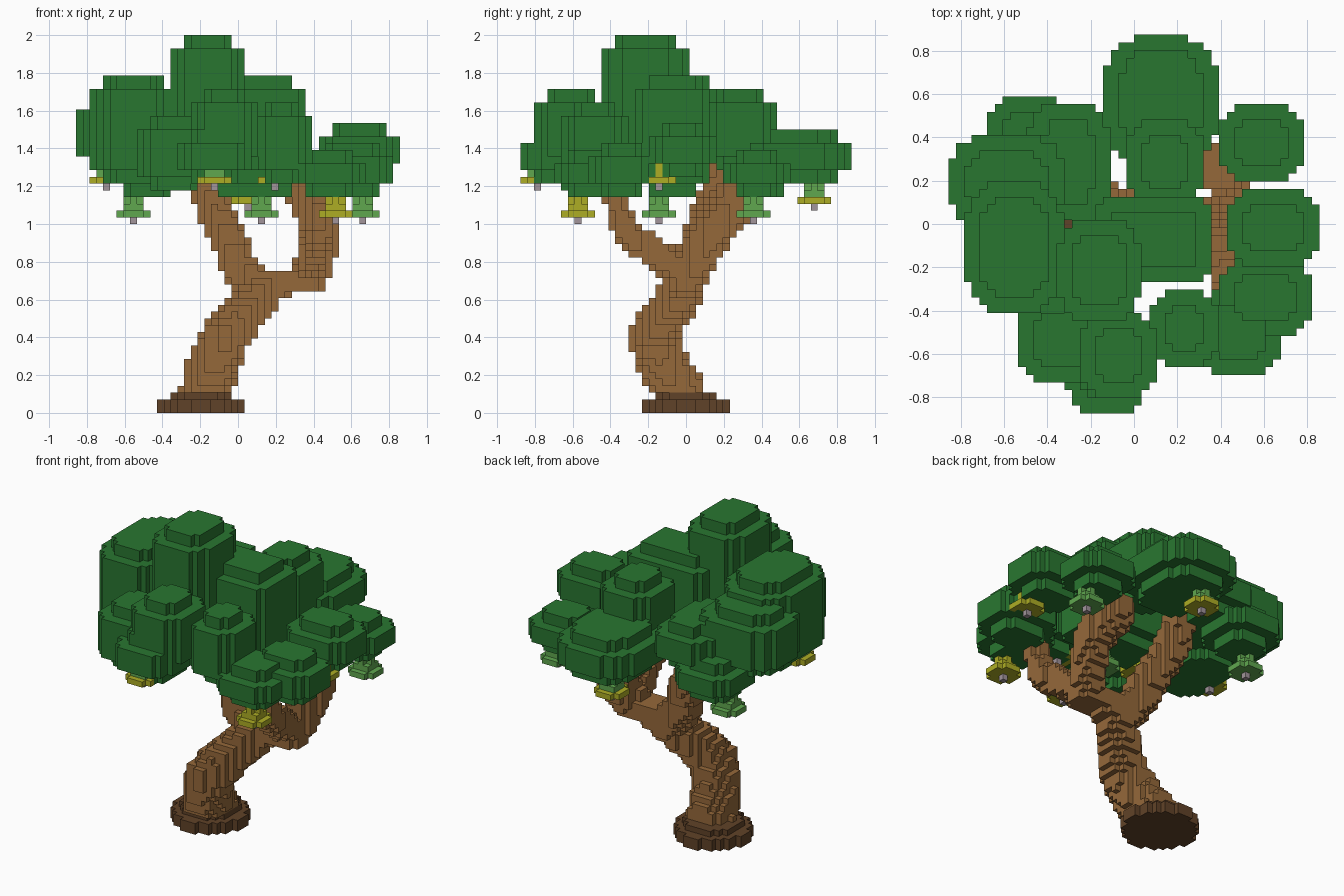
import bpy, bmesh
from mathutils import Vector

cube = bpy.data.objects.get("Cube")
if cube:
    bpy.data.objects.remove(cube)

V = 1 / 28  # edge length of one block


def material(name, color):
    m = bpy.data.materials.new(name)
    m.diffuse_color = (*color, 1)
    m.use_nodes = True
    bsdf = m.node_tree.nodes["Principled BSDF"]
    bsdf.inputs["Base Color"].default_value = (*color, 1)
    bsdf.inputs["Roughness"].default_value = 0.9
    return m


LEAF = material("leaf green", (0.022, 0.183, 0.03))
BARK = material("bark brown", (0.3, 0.14, 0.042))
ROOT = material("root brown", (0.118, 0.055, 0.021))
LIME = material("yellow blossom", (0.42, 0.42, 0.018))
MINT = material("green blossom", (0.115, 0.39, 0.078))
GREY = material("grey clapper", (0.36, 0.3, 0.33))


def build(name, cells, mat):
    """Skin a set of block cells with their outward faces only."""
    bm = bmesh.new()
    corners = {}

    def vert(key):
        if key not in corners:
            x, y, z = key
            corners[key] = bm.verts.new((x * V, (y - 0.5) * V, z * V))
        return corners[key]

    for cell in cells:
        for axis in range(3):
            for side in (0, 1):
                near = list(cell)
                near[axis] += 2 * side - 1
                if tuple(near) in cells:
                    continue
                u, w = (axis + 1) % 3, (axis + 2) % 3
                ring = []
                for a, b in ((0, 0), (1, 0), (1, 1), (0, 1)):
                    p = list(cell)
                    p[axis] += side
                    p[u] += a
                    p[w] += b
                    ring.append(vert(tuple(p)))
                bm.faces.new(ring if side else ring[::-1])
    mesh = bpy.data.meshes.new(name)
    bm.to_mesh(mesh)
    bm.free()
    mesh.materials.append(mat)
    obj = bpy.data.objects.new(name, mesh)
    bpy.context.collection.objects.link(obj)


def blob(x0, x1, y0, y1, z0, z1, power=2.7):
    """Leaf cluster: rounded block drum with a stepped cap and underside."""
    cells = set()
    for z in range(z0, z1):
        inset = 2 if z >= z1 - 2 or z < z0 + 2 else 0
        rx, ry = (x1 - x0) / 2 - inset, (y1 - y0) / 2 - inset
        for x in range(x0, x1):
            for y in range(y0, y1):
                dx = abs(x + 0.5 - (x0 + x1) / 2) / rx
                dy = abs(y + 0.5 - (y0 + y1) / 2) / ry
                if dx ** power + dy ** power < 1.03:
                    cells.add((x, y, z))
    return cells


def limb(points, r0, r1):
    """Blocky tapering limb along a path of points."""
    cells = set()
    pts = [Vector(p) for p in points]
    last = len(pts) - 1
    for n in range(last):
        for s in range(12):
            t = s / 12
            c = pts[n].lerp(pts[n + 1], t) / V
            r = (r0 + (r1 - r0) * (n + t) / last) / V
            reach = int(r) + 2
            for x in range(int(c.x) - reach, int(c.x) + reach):
                for y in range(int(c.y) - reach, int(c.y) + reach):
                    for z in range(int(c.z) - 2, int(c.z) + 3):
                        d = Vector((x + 0.5, y, z + 0.5)) - c
                        if d.x ** 2 + d.y ** 2 < r * r and abs(d.z) < 1.6:
                            cells.add((x, y, z))
    return cells


# Canopy: overlapping leaf clusters, each given as a box of cells
clusters = {
    "crown": (-10, 1, -12, 1, 36, 56),
    "centre": (-5, 10, -7, 4, 32, 50, 6),
    "back": (-4, 11, 8, 25, 34, 42),
    "back_inner": (-1, 9, 3, 14, 36, 48),
    "right": (-22, -9, -11, 6, 34, 50),
    "right_back": (-24, -9, 0, 12, 36, 47),
    "right_rear": (-19, -8, 6, 17, 32, 39),
    "rear_inner": (-14, -3, 1, 16, 36, 44),
    "left_back": (11, 22, 6, 16, 32, 39),
    "left": (12, 24, -5, 5, 35, 43),
    "left_front": (11, 23, -14, -4, 32, 40),
    "left_low": (8, 19, -19, -8, 32, 39),
    "front_inner": (2, 11, -18, -8, 34, 46),
    "front_upper": (-7, 3, -22, -11, 36, 48),
    "front_lower": (-9, 2, -24, -11, 34, 42),
    "front_right": (-15, -4, -20, -9, 33, 44),
}
canopy = set()
for box in clusters.values():
    canopy |= blob(*box)
build("canopy", canopy, LEAF)

# Trunk and three branches
wood = limb([(-.17, -.03, .1), (-.13, -.13, .26), (-.07, -.17, .4), (.01, -.12, .5),
             (.1, -.04, .61), (.14, 0, .68)], .135, .1)
wood |= limb([(.11, 0, .67), (0, .03, .78), (-.04, .06, .9), (-.11, .11, 1.03),
              (-.16, .17, 1.18), (-.18, .2, 1.32)], .09, .075)
wood |= limb([(.13, 0, .67), (.37, 0, .7), (.42, .08, .85), (.45, .16, .98), (.4, .24, 1.1),
              (.37, .27, 1.18)], .08, .11)
wood |= limb([(.37, 0, .72), (.4, -.14, .83), (.43, -.28, .92), (.43, -.35, 1.03),
              (.43, -.38, 1.16)], .065, .055)
build("trunk", {c for c in wood if c[2] > 2} - canopy, BARK)

# Flared root base in three tiers
base = set()
for z, r in enumerate((6.1, 6.1, 5)):
    base |= {(x, y, z) for x in range(-13, 2) for y in range(-7, 8)
             if (x + 6) ** 2 + y ** 2 < r * r}
build("root_base", base, ROOT)


def layer(x, y, z, reach, cut):
    """One flat octagonal layer of blocks."""
    span = range(-reach, reach + 1)
    return {(x + a, y + b, z) for a in span for b in span if abs(a) + abs(b) < cut}


# Hanging blossoms: clapper, wide rim and narrow cap
blossoms = [
    ("left_low", 14, -16, 28, LIME, LIME), ("left", 19, -4, 33, LIME, LIME),
    ("front_inner", 5, -13, 33, LIME, LIME), ("front", -4, -22, 33, LIME, MINT),
    ("crown", -8, -8, 33, LIME, LIME), ("back", 1, 19, 30, LIME, MINT),
    ("right", -20, -4, 33, LIME, MINT), ("right_rear", -16, 10, 28, MINT, MINT),
    ("left_back", 18, 10, 28, MINT, MINT), ("centre", 3, -4, 28, MINT, MINT),
]
for label, x, y, z, rim, cap in blossoms:
    build(label + "_clapper", {(x, y, z)}, GREY)
    build(label + "_blossom_rim", layer(x, y, z + 1, 2, 4) - canopy, rim)
    build(label + "_blossom_cap",
          (layer(x, y, z + 2, 1, 3) | layer(x, y, z + 3, 1, 2)) - canopy, cap)
